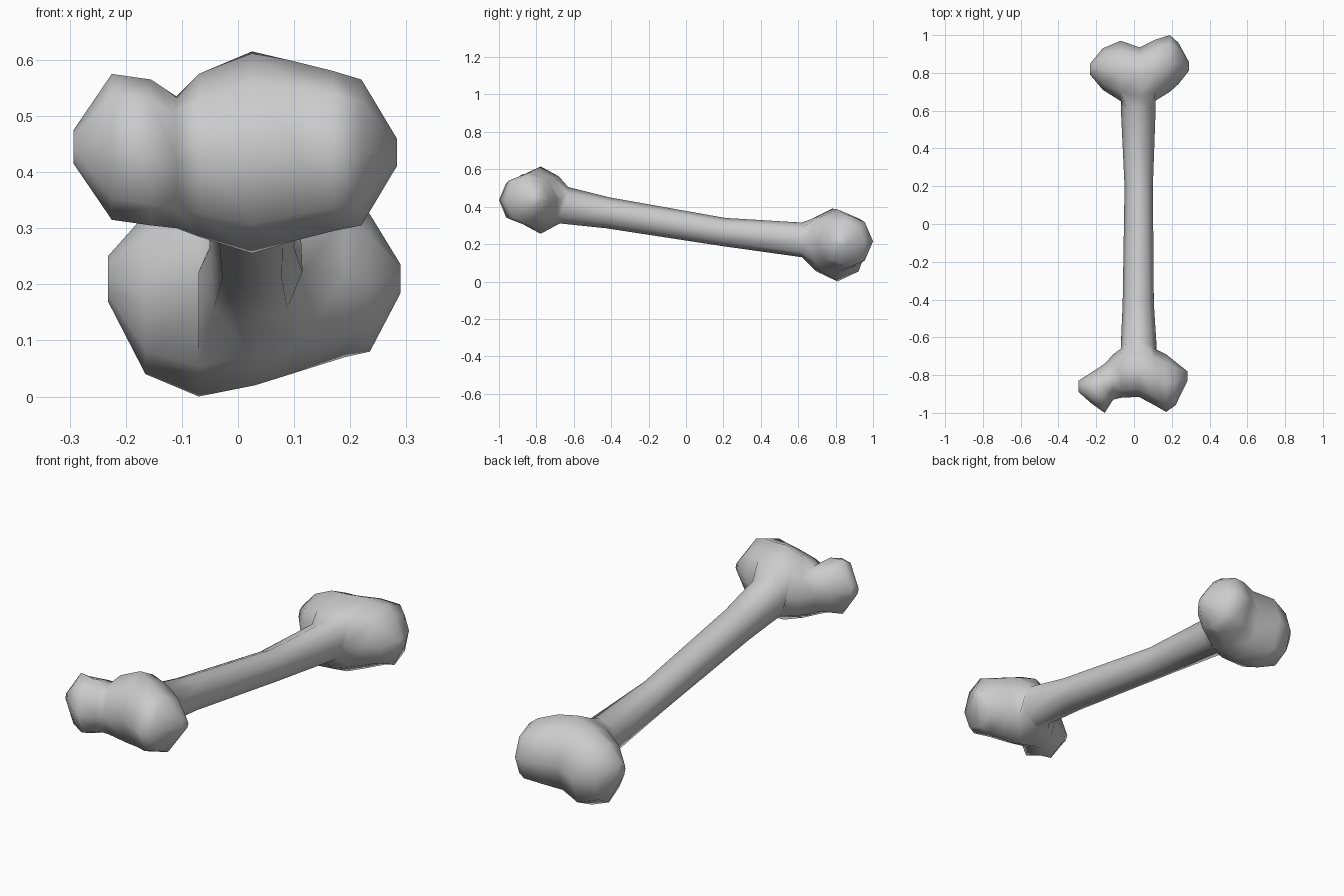
import bpy, bmesh
from math import sin, cos, tau

if "Cube" in bpy.data.objects:
    bpy.data.objects.remove(bpy.data.objects["Cube"])

bm = bmesh.new()
N = 8


def skin(a, b):
    """Join two matching rings with quads."""
    for k in range(N):
        j = (k + 1) % N
        bm.faces.new((a[k], a[j], b[j], b[k]))


def head(sections, mid):
    """Knuckle lofted along x; leaves a socket around section `mid` and returns its rim.
    section = x, y on shaft side, y on far side, z low, z high"""
    rings = []
    for x, y0, y1, z0, z1 in sections:
        rings.append([bm.verts.new((x,
                                    (y0 + y1) / 2 + (y0 - y1) / 2 * cos(tau * k / N),
                                    (z0 + z1) / 2 + (z1 - z0) / 2 * sin(tau * k / N)))
                      for k in range(N)])
    for i in range(len(rings) - 1):
        for k in range(N):
            if i in (mid - 1, mid) and k in (0, N - 1):
                continue
            j = (k + 1) % N
            a, b = rings[i], rings[i + 1]
            bm.faces.new((a[k], a[j], b[j], b[k]))
    bm.faces.new(rings[0])
    bm.faces.new(rings[-1])
    l, c, r = rings[mid - 1:mid + 2]
    rim = [r[0], r[1], c[1], l[1], l[0], l[7], c[7], r[7]]
    bm.verts.remove(c[0])
    return rim


# front head: small side knob, groove, then the large knob
front = head([
    (-0.293, -0.83, -0.89, 0.415, 0.475),
    (-0.225, -0.785, -0.95, 0.315, 0.575),
    (-0.155, -0.74, -1.00, 0.305, 0.565),
    (-0.11, -0.69, -0.93, 0.30, 0.535),
    (-0.07, -0.66, -0.92, 0.285, 0.575),
    (0.025, -0.64, -0.915, 0.255, 0.615),
    (0.11, -0.66, -0.96, 0.28, 0.595),
    (0.17, -0.69, -0.995, 0.295, 0.58),
    (0.22, -0.73, -0.96, 0.305, 0.565),
    (0.283, -0.78, -0.83, 0.41, 0.46)], 5)

# back head: two rounded condyles
back = head([
    (-0.232, 0.79, 0.85, 0.17, 0.25),
    (-0.165, 0.71, 0.93, 0.04, 0.325),
    (-0.07, 0.65, 0.97, 0.00, 0.37),
    (0.03, 0.63, 0.935, 0.02, 0.39),
    (0.11, 0.65, 0.975, 0.045, 0.385),
    (0.19, 0.70, 1.00, 0.07, 0.36),
    (0.235, 0.74, 0.96, 0.08, 0.325),
    (0.29, 0.81, 0.86, 0.185, 0.235)], 3)

# shaft rings: y, x low, x high, z low, z high, lean
loops = [front]
for y, x0, x1, z0, z1, lean in [
        (-0.65, -0.07, 0.12, 0.31, 0.505, 0.02),
        (-0.42, -0.06, 0.105, 0.285, 0.45, 0.01),
        (0.20, -0.05, 0.10, 0.19, 0.34, 0.01),
        (0.62, -0.07, 0.115, 0.13, 0.315, 0.0)]:
    loops.append([bm.verts.new(((x0 + x1) / 2 + (x1 - x0) / 2 * cos(tau * k / N),
                                y + lean * sin(tau * k / N),
                                (z0 + z1) / 2 + (z1 - z0) / 2 * sin(tau * k / N)))
                  for k in range(N)])
loops.append(back)
for a, b in zip(loops, loops[1:]):
    skin(a, b)

bmesh.ops.recalc_face_normals(bm, faces=bm.faces)
for f in bm.faces:
    f.smooth = True
mesh = bpy.data.meshes.new("bone")
bm.to_mesh(mesh)
bm.free()
bone = bpy.data.objects.new("bone", mesh)
bpy.context.collection.objects.link(bone)
